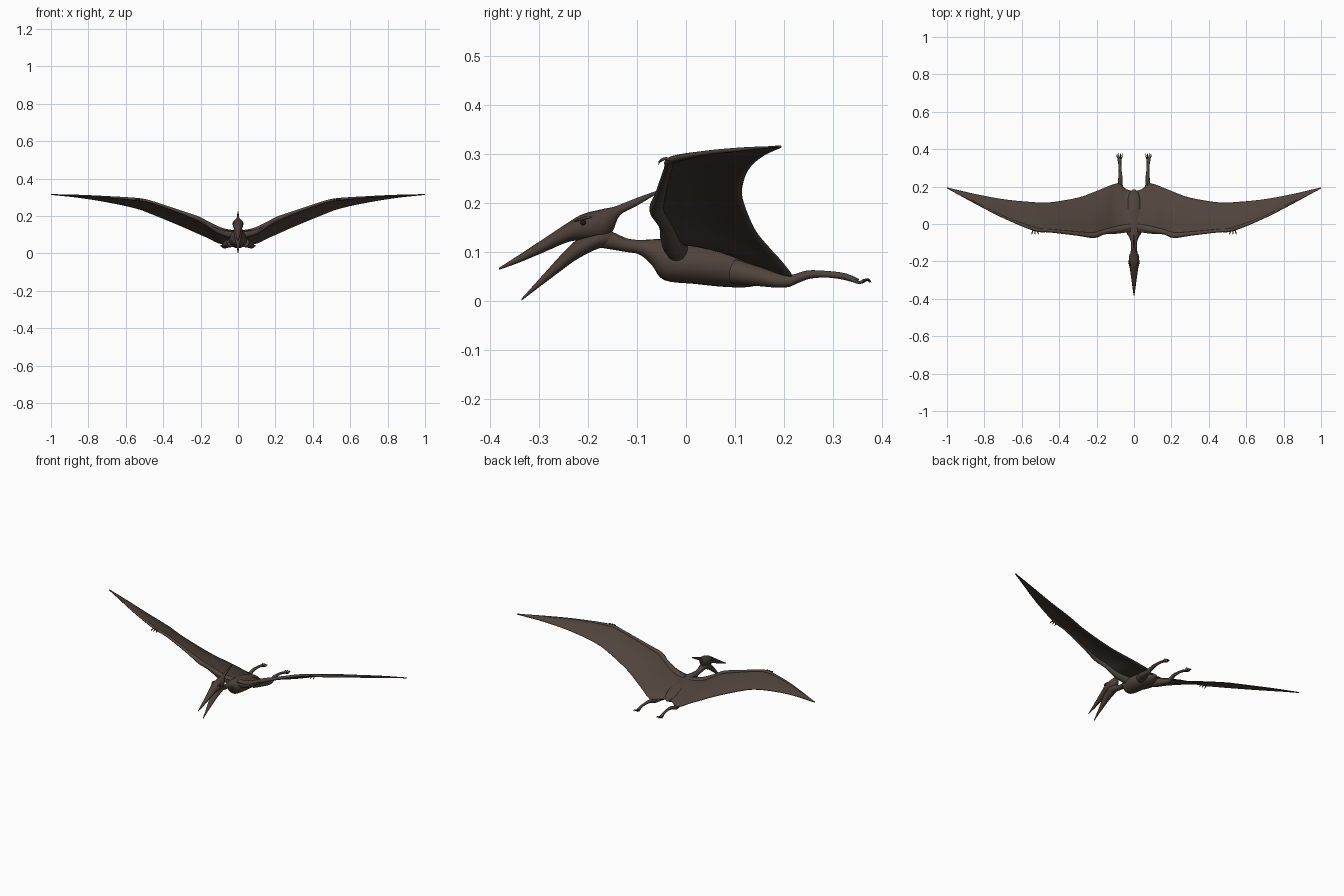
import bpy, bmesh, math
from mathutils import Vector

if "Cube" in bpy.data.objects:
    bpy.data.objects.remove(bpy.data.objects["Cube"], do_unlink=True)


def material(name, r, g, b):
    m = bpy.data.materials.new(name)
    m.use_nodes = True
    m.diffuse_color = (r, g, b, 1)
    bsdf = m.node_tree.nodes["Principled BSDF"]
    bsdf.inputs["Base Color"].default_value = (r, g, b, 1)
    bsdf.inputs["Roughness"].default_value = 0.8
    return m


SKIN = material("brown skin", 0.08, 0.058, 0.045)
HEAD = material("dark brown head", 0.07, 0.048, 0.039)
CLAW = material("dark claw", 0.035, 0.028, 0.024)
EYE = material("black eye", 0.012, 0.01, 0.009)


def smooth_path(rows, steps):
    """Catmull-Rom interpolation of equal-length rows of numbers."""
    out = []
    for i in range(len(rows) - 1):
        p0, p1 = rows[max(i - 1, 0)], rows[i]
        p2, p3 = rows[i + 1], rows[min(i + 2, len(rows) - 1)]
        for s in range(steps):
            t = s / steps
            out.append([0.5 * (2 * b + (c - a) * t + (2 * a - 5 * b + 4 * c - d) * t * t
                               + (3 * b - a - 3 * c + d) * t ** 3)
                        for a, b, c, d in zip(p0, p1, p2, p3)])
    out.append(list(rows[-1]))
    return out


def finish(name, bm, mat, mirror):
    bmesh.ops.recalc_face_normals(bm, faces=bm.faces)
    me = bpy.data.meshes.new(name)
    bm.to_mesh(me)
    bm.free()
    me.materials.append(mat)
    ob = bpy.data.objects.new(name, me)
    bpy.context.collection.objects.link(ob)
    if mirror:
        ob.modifiers.new("Mirror", "MIRROR").use_clip = True
    bpy.ops.object.select_all(action="DESELECT")
    ob.select_set(True)
    bpy.context.view_layer.objects.active = ob
    bpy.ops.object.shade_smooth_by_angle(angle=math.radians(60))
    return ob


def tube(name, rows, mat=SKIN, mirror=True, upright=False, sides=14, steps=4):
    """Loft ellipses; each row is x, y, z, half width, half height."""
    rows = smooth_path(rows, steps)
    pts = [Vector(r[:3]) for r in rows]
    bm = bmesh.new()
    rings = []
    for i, r in enumerate(rows):
        d = (pts[min(i + 1, len(pts) - 1)] - pts[max(i - 1, 0)]).normalized()
        if upright:
            d = Vector((0, 1, 0))
        side = d.cross(Vector((0, 0, 1))).normalized()
        up = side.cross(d)
        ring = []
        for k in range(sides):
            a = math.tau * k / sides
            ring.append(bm.verts.new(pts[i] + side * math.cos(a) * max(r[3], 0.0008)
                                     + up * math.sin(a) * max(r[4], 0.0008)))
        rings.append(ring)
    for a, b in zip(rings, rings[1:]):
        for k in range(sides):
            n = (k + 1) % sides
            bm.faces.new((a[k], a[n], b[n], b[k]))
    bm.faces.new(rings[0])
    bm.faces.new(rings[-1])
    return finish(name, bm, mat, mirror)


def spine(name, rows, mat):
    """Centre-line part; rows are y, z, half width, half height."""
    return tube(name, [(0, *r) for r in rows], mat, mirror=False, upright=True, sides=20)


# Neck and torso
spine("torso_and_neck", [
    (-.18, .13, .02, .02), (-.15, .123, .018, .018), (-.12, .114, .015, .014),
    (-.095, .11, .017, .015), (-.07, .1, .026, .026), (-.045, .085, .04, .042),
    (.02, .077, .05, .042), (.08, .07, .047, .041), (.13, .062, .04, .033),
    (.165, .058, .025, .018), (.185, .055, .006, .005)], SKIN)

# Skull with upper beak and backswept crest
spine("skull_and_crest", [
    (-.382, .066, .002, .002), (-.34, .087, .008, .008), (-.29, .114, .015, .014),
    (-.24, .141, .022, .02), (-.21, .151, .028, .027), (-.17, .157, .026, .031),
    (-.15, .167, .016, .025), (-.135, .186, .008, .011), (-.1, .203, .005, .008),
    (-.058, .223, .002, .003)], HEAD)

# Open lower jaw
spine("lower_jaw", [
    (-.336, .003, .002, .002), (-.29, .046, .009, .01), (-.25, .083, .017, .017),
    (-.22, .107, .022, .02), (-.18, .125, .025, .018), (-.15, .128, .016, .016)], HEAD)

# Eyes and brow ridges
tube("eye", [(.022, -.216, .16, .001, .001), (.025, -.21, .16, .006, .006),
             (.022, -.204, .16, .001, .001)], EYE, sides=10)
tube("brow", [(.02, -.228, .163, .001, .001), (.024, -.21, .169, .004, .003),
              (.02, -.188, .172, .001, .001)], HEAD, sides=8)

# Wing membrane: x, leading y and z, trailing y and z
WING = [(0, -.04, .118, .175, .06), (.04, -.045, .12, .185, .052),
        (.075, -.05, .124, .213, .05), (.11, -.053, .134, .212, .058),
        (.16, -.055, .16, .192, .083), (.21, -.07, .188, .172, .105),
        (.3, -.06, .22, .14, .145), (.45, -.043, .272, .115, .207),
        (.55, -.03, .292, .117, .243), (.7, .035, .303, .132, .275),
        (.85, .112, .31, .16, .299), (1, .19, .316, .195, .315)]


def wing():
    bm = bmesh.new()
    chord = 12
    grid = []
    for x, ly, lz, ty, tz in smooth_path(WING, 5):
        row = []
        for j in range(chord + 1):
            t = j / chord
            camber = 0.016 * (1 - x) * math.sin(math.pi * t)
            row.append(bm.verts.new((x, ly + (ty - ly) * t, lz + (tz - lz) * t + camber)))
        grid.append(row)
    for a, b in zip(grid, grid[1:]):
        for j in range(chord):
            bm.faces.new((a[j], b[j], b[j + 1], a[j + 1]))
    ob = finish("wing_membrane", bm, SKIN, True)
    solid = ob.modifiers.new("Thickness", "SOLIDIFY")
    solid.thickness = 0.004
    solid.offset = 0


wing()

# Arm bones along the leading edge, ending in the long wing finger
tube("wing_arm", [
    (.02, -.015, .1, .022, .024), (.09, -.03, .118, .02, .02),
    (.16, -.042, .156, .014, .014), (.215, -.06, .186, .015, .013),
    (.3, -.052, .219, .011, .009), (.45, -.036, .271, .009, .007),
    (.53, -.028, .288, .01, .008), (.7, .038, .302, .006, .005),
    (.85, .113, .31, .004, .004), (.998, .19, .316, .001, .001)])

# Three clawed fingers at each wrist
for i in range(3):
    x = .518 + .011 * i
    bend = .006 * (i - 1)
    tube("wing_finger", [(x, -.028, .288, .004, .004), (x + bend / 2, -.042, .291, .003, .003),
                         (x + bend, -.05, .288, .003, .003)], sides=8)
    tube("finger_claw", [(x + bend, -.049, .288, .003, .003), (x + bend, -.054, .285, .002, .002),
                         (x + bend, -.056, .279, .0005, .0005)], CLAW, sides=8)

# Trailing legs
tube("hind_leg", [
    (.035, .1, .06, .026, .026), (.058, .15, .05, .023, .02),
    (.073, .2, .04, .015, .013), (.074, .225, .046, .012, .01),
    (.073, .25, .054, .011, .009), (.074, .285, .055, .008, .007),
    (.076, .32, .051, .008, .007), (.077, .343, .044, .009, .006),
    (.077, .352, .041, .006, .004)])

# Splayed toes with curved claws
for i in range(4):
    s = i - 1.5
    x0, x1 = .077 + .004 * s, .077 + .009 * s
    end = .366 - .003 * abs(s)
    tube("toe", [(x0, .338, .044, .004, .004), ((x0 + x1) / 2, .353, .038, .003, .003),
                 (x1, end, .041, .003, .003)], sides=8)
    tube("toe_claw", [(x1, end - .001, .041, .003, .003), (x1, end + .008, .044, .002, .002),
                      (x1, end + .014, .038, .0005, .0005)], CLAW, sides=8)
